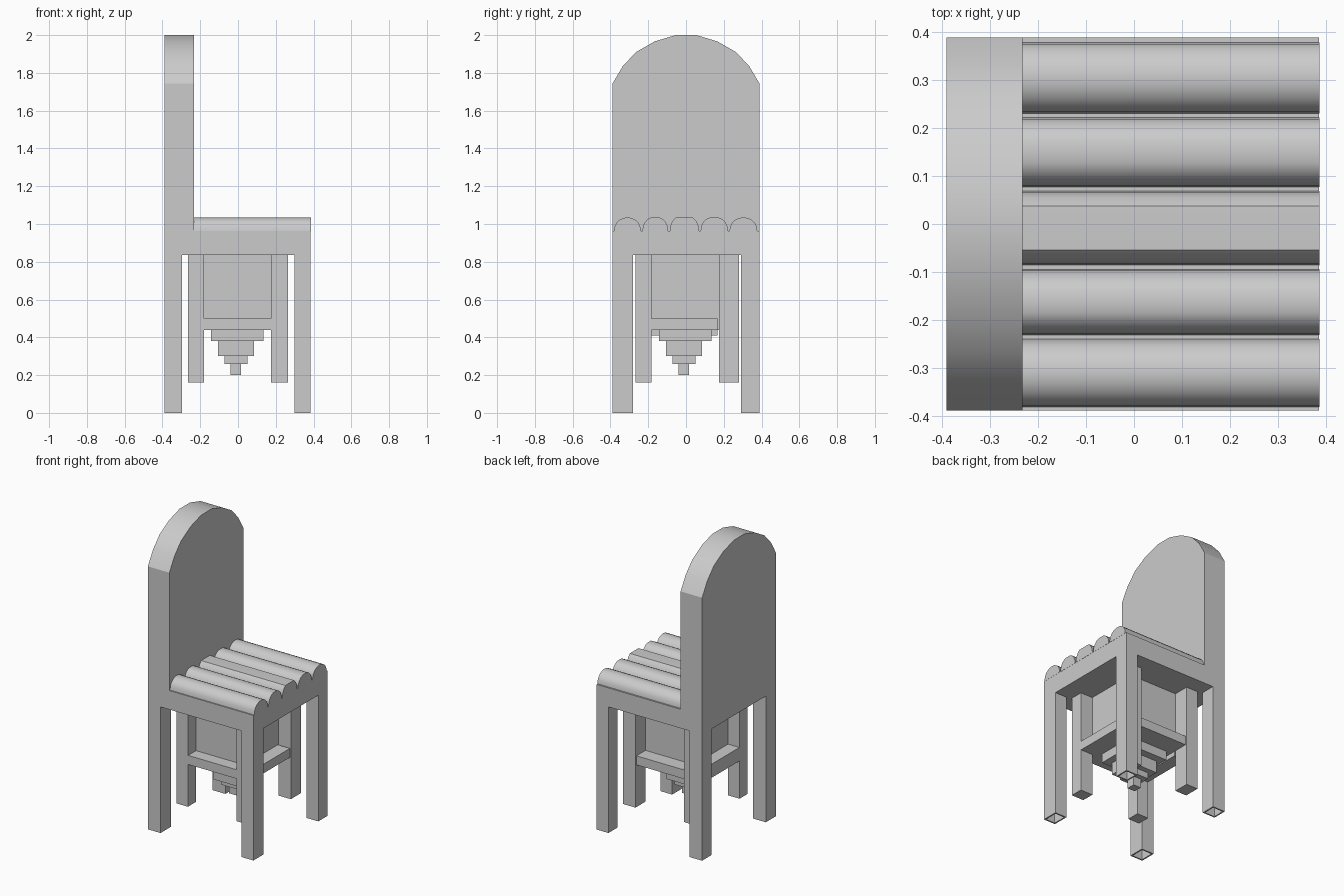
import bpy
import bmesh
import math
from mathutils import Vector

if "Cube" in bpy.data.objects:
    bpy.data.objects.remove(bpy.data.objects["Cube"])

GREY = (0.6, 0.6, 0.6, 1.0)
mat = bpy.data.materials.new("plain grey")
mat.use_nodes = True
mat.diffuse_color = GREY
mat.node_tree.nodes["Principled BSDF"].inputs["Base Color"].default_value = GREY


def finish(name, bm):
    bmesh.ops.recalc_face_normals(bm, faces=bm.faces)
    mesh = bpy.data.meshes.new(name)
    bm.to_mesh(mesh)
    bm.free()
    mesh.materials.append(mat)
    obj = bpy.data.objects.new(name, mesh)
    bpy.context.collection.objects.link(obj)
    return obj


def box(name, xs, ys, zs, wall=0.0):
    """Box between limits; with a wall thickness it is a tube open below."""
    bm = bmesh.new()
    bmesh.ops.create_cube(bm, size=1)
    for v in bm.verts:
        v.co = [lim[int(c > 0)] for c, lim in zip(v.co, (xs, ys, zs))]
    if wall:
        bm.normal_update()
        bottom = min(bm.faces, key=lambda f: f.calc_center_median().z)
        bmesh.ops.inset_region(bm, faces=[bottom], thickness=wall)
        core = bmesh.ops.extrude_discrete_faces(bm, faces=[bottom])["faces"][0]
        for v in core.verts:
            v.co.z = zs[1] - 0.02
    return finish(name, bm)


def extrude_x(name, outline, x0, x1, smooth_angle):
    """Prism along x from a (y, z) outline."""
    bm = bmesh.new()
    face = bm.faces.new([bm.verts.new((x0, y, z)) for y, z in outline])
    new = bmesh.ops.extrude_face_region(bm, geom=[face])["geom"]
    moved = [g for g in new if isinstance(g, bmesh.types.BMVert)]
    bmesh.ops.translate(bm, verts=moved, vec=Vector((x1 - x0, 0, 0)))
    obj = finish(name, bm)
    bpy.ops.object.select_all(action="DESELECT")
    obj.select_set(True)
    bpy.context.view_layer.objects.active = obj
    bpy.ops.object.shade_smooth_by_angle(angle=math.radians(smooth_angle))


# Seat slab
box("seat", (-0.39, 0.385), (-0.388, 0.388), (0.837, 0.963))

# Backrest with a rounded top
arch = [(0.388, 1.745), (0.335, 1.835), (0.265, 1.91), (0.165, 1.967), (0.055, 2.0)]
top = arch + [(-y, z) for y, z in reversed(arch)]
extrude_x("backrest", [(-0.388, 0.963), (0.388, 0.963)] + top, -0.39, -0.232, 25)

# Rounded seat cushions running front to back, the middle one flat on top
edges = (-0.385, -0.235, -0.09, 0.073, 0.226, 0.382)
fullness = (1.0, 1.05, 1.2, 1.05, 1.0)
for i, (a, b) in enumerate(zip(edges, edges[1:])):
    mid, half = (a + b) / 2, (b - a) / 2 - 0.004
    outline = []
    for k in range(11):
        t = math.pi * k / 10
        rise = min(1, fullness[i] * math.sin(t) ** 0.9)
        outline.append((mid + half * math.cos(t), 0.961 + 0.074 * rise))
    extrude_x(f"cushion_{i + 1}", outline, -0.232, 0.386, 30)

# Outer legs, hollow from below, and shorter inner legs
sides, ends = ("right", "left"), ("front", "back")
for side, xs in zip(sides, ((-0.39, -0.297), (0.298, 0.385))):
    for end, ys in zip(ends, ((-0.388, -0.28), (0.292, 0.388))):
        box(f"outer_leg_{side}_{end}", xs, ys, (0, 0.838), 0.013)
for side, xs in zip(sides, ((-0.265, -0.18), (0.175, 0.265))):
    for end, ys in zip(ends, ((-0.268, -0.183), (0.175, 0.28))):
        box(f"inner_leg_{side}_{end}", xs, ys, (0.16, 0.838))

# Central box with a rail around its foot
box("core_box", (-0.18, 0.175), (-0.183, 0.175), (0.44, 0.838))
box("rail_front", (-0.18, 0.175), (-0.266, -0.18), (0.44, 0.5))
box("rail_back", (-0.18, 0.175), (0.17, 0.27), (0.44, 0.5))
box("rail_left", (0.17, 0.264), (-0.183, 0.167), (0.44, 0.5))
box("rail_right", (-0.264, -0.181), (-0.183, 0.167), (0.41, 0.5))

# Stepped pendant under the box
steps = ((0.138, 0.38, 0.45), (0.095, 0.30, 0.38), (0.06, 0.26, 0.30), (0.028, 0.20, 0.26))
for i, (r, z0, z1) in enumerate(steps):
    c = -0.004 if i == 0 else -0.011
    box(f"pendant_step_{i + 1}", (c - r, c + r), (c - r, c + r), (z0, z1))
